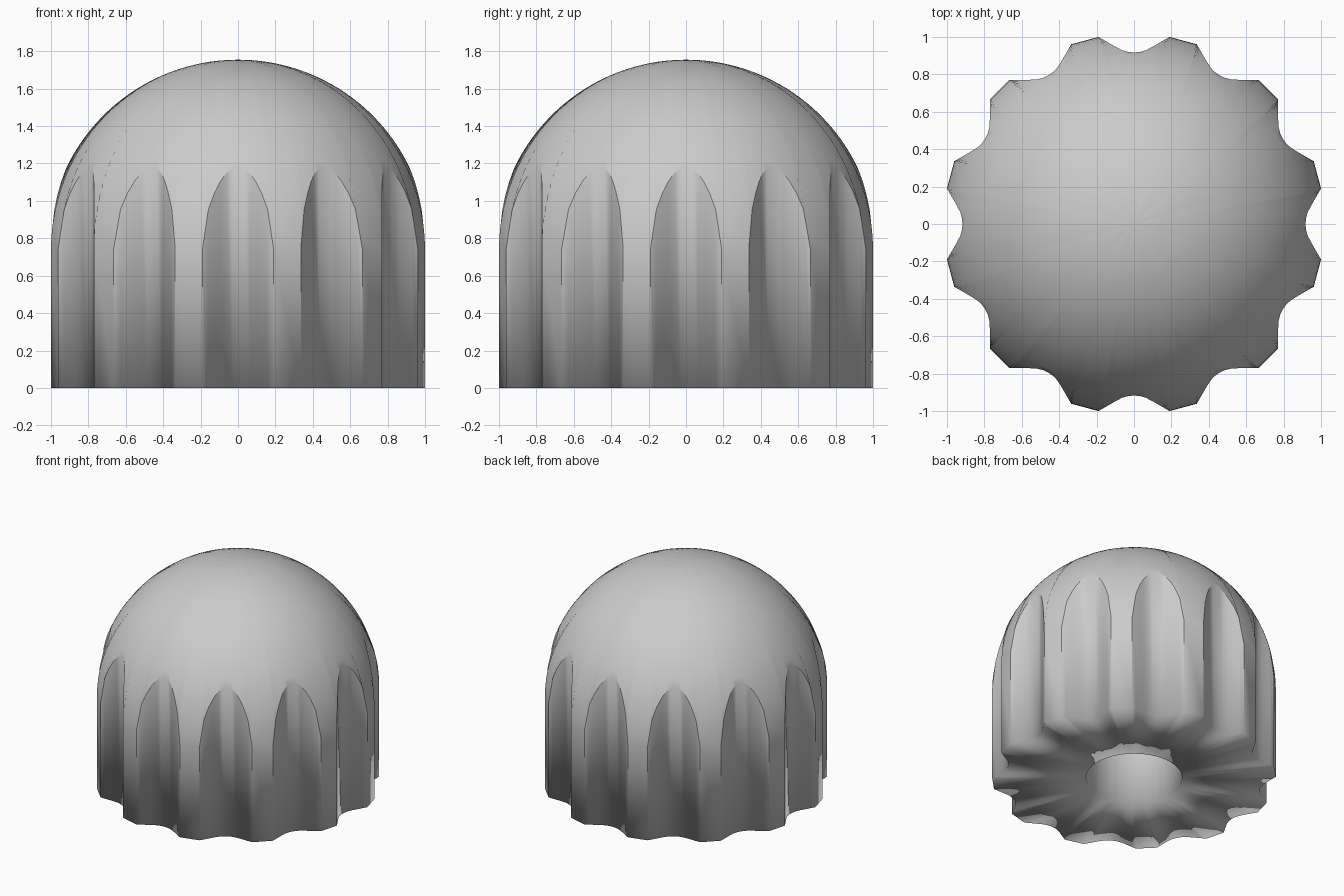
import bpy, bmesh, math
from mathutils import Vector, Matrix

if "Cube" in bpy.data.objects:
    bpy.data.objects.remove(bpy.data.objects["Cube"])

FLUTES = 12
DOME_R, DOME_Z = 1.018, 0.737
HOLE_R, HOLE_DEPTH = 0.345, 0.6
RINGS = 24
HALF_W, STEPS = 0.19, 12
ARC_R, ARC_HALF = 0.172, 0.086


def flute_y(x):
    """Round flute bottom that runs into straight flanks."""
    x = abs(x)
    arc = min(x, ARC_HALF)
    y = 0.917 + ARC_R - math.sqrt(ARC_R ** 2 - arc ** 2)
    return y + (x - arc) * math.tan(math.radians(30))


# Fluted outline; the flat lobes are the gaps between flutes
outline = []
for i in range(FLUTES):
    turn = Matrix.Rotation(i * math.tau / FLUTES, 3, "Z")
    for s in range(STEPS + 1):
        x = HALF_W * (1 - 2 * s / STEPS)
        outline.append(turn @ Vector((x, flute_y(x), 0)))

bm = bmesh.new()


def bridge(a, b):
    n = len(a)
    for i in range(n):
        j = (i + 1) % n
        bm.faces.new((a[i], a[j], b[j], b[i]))


# Dome rings, each column ending where the flute cuts the sphere
loops = []
for k in range(1, RINGS + 1):
    ring = []
    for p in outline:
        phi = math.asin(min(1, p.length / DOME_R)) * k / RINGS
        pos = p.normalized() * DOME_R * math.sin(phi)
        pos.z = DOME_Z + DOME_R * math.cos(phi)
        ring.append(bm.verts.new(pos))
    loops.append(ring)

# Wall foot, underside and shaft hole
loops.append([bm.verts.new(p) for p in outline])
for z in (0, HOLE_DEPTH):
    loops.append([bm.verts.new(p.normalized() * HOLE_R + Vector((0, 0, z)))
                  for p in outline])
for a, b in zip(loops, loops[1:]):
    bridge(a, b)

# Pole fan and hole ceiling
pole = bm.verts.new((0, 0, DOME_Z + DOME_R))
first = loops[0]
for i, v in enumerate(first):
    bm.faces.new((pole, first[(i + 1) % len(first)], v))
bm.faces.new(loops[-1])
bmesh.ops.recalc_face_normals(bm, faces=bm.faces)

# Smooth shading, crisp flute edges, soft foot
for f in bm.faces:
    f.smooth = True
for e in bm.edges:
    at_foot = all(v.co.z < 0.01 for v in e.verts)
    e.smooth = at_foot or e.calc_face_angle(0) < math.radians(28)

mesh = bpy.data.meshes.new("fluted_knob")
bm.to_mesh(mesh)
bm.free()
knob = bpy.data.objects.new("fluted_knob", mesh)
bpy.context.collection.objects.link(knob)

# Single grey finish
grey = bpy.data.materials.new("plain_grey")
grey.use_nodes = True
color = (0.6, 0.6, 0.6, 1)
grey.diffuse_color = color
grey.node_tree.nodes["Principled BSDF"].inputs["Base Color"].default_value = color
mesh.materials.append(grey)
